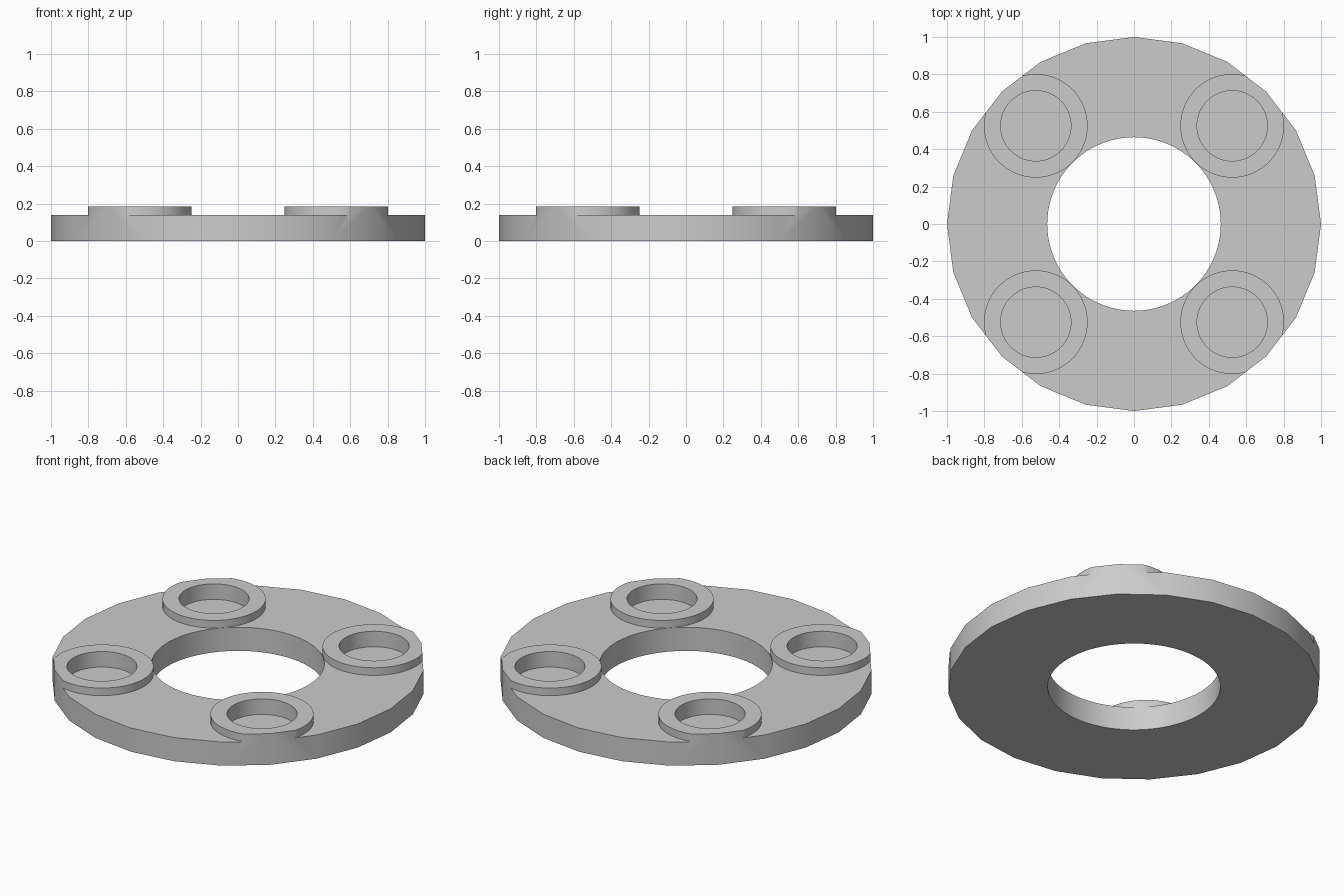
import bpy
import math

cube = bpy.data.objects.get("Cube")
if cube:
    bpy.data.objects.remove(cube)

TOP, PLATE_TOP, POCKET_FLOOR = 0.185, 0.14, 0.093
CENTRES = [(sx * 0.525, sy * 0.525) for sx in (-1, 1) for sy in (-1, 1)]

grey = bpy.data.materials.new("plain grey")
grey.use_nodes = True
colour = (0.6, 0.6, 0.6, 1)
grey.diffuse_color = colour
grey.node_tree.nodes["Principled BSDF"].inputs["Base Color"].default_value = colour


def cylinder(name, x, y, radius, z0, z1, sides=64, turn=0):
    bpy.ops.mesh.primitive_cylinder_add(
        vertices=sides, radius=radius, depth=z1 - z0,
        location=(x, y, (z0 + z1) / 2), rotation=(0, 0, turn))
    obj = bpy.context.object
    obj.name = name
    obj.data.materials.append(grey)
    return obj


def cut(target, cutter):
    """Subtract the cutter, apply, and drop the cutter."""
    mod = target.modifiers.new("cut", "BOOLEAN")
    mod.operation = "DIFFERENCE"
    mod.solver = "EXACT"
    mod.object = cutter
    bpy.context.view_layer.objects.active = target
    bpy.ops.object.modifier_apply(modifier=mod.name)
    bpy.data.objects.remove(cutter)


# Faceted disc at full height
flange = cylinder("flange_ring", 0, 0, 1, 0, TOP, sides=24)

# Lower the top face everywhere except at the four raised bosses
waste = cylinder("waste_slab", 0, 0, 1.5, PLATE_TOP, 0.4)
for x, y in CENTRES:
    cut(waste, cylinder("boss_keep", x, y, 0.277, 0.05, 0.5))
cut(flange, waste)

# Central bore and blind pockets in the bosses
cut(flange, cylinder("bore_cutter", 0, 0, 0.464, -0.2, 0.5, sides=96))
for x, y in CENTRES:
    cut(flange, cylinder("pocket_cutter", x, y, 0.188, POCKET_FLOOR, 0.5))

# Smooth round walls, sharp rims
bpy.ops.object.select_all(action="DESELECT")
flange.select_set(True)
bpy.context.view_layer.objects.active = flange
bpy.ops.object.shade_smooth_by_angle(angle=math.radians(30))
